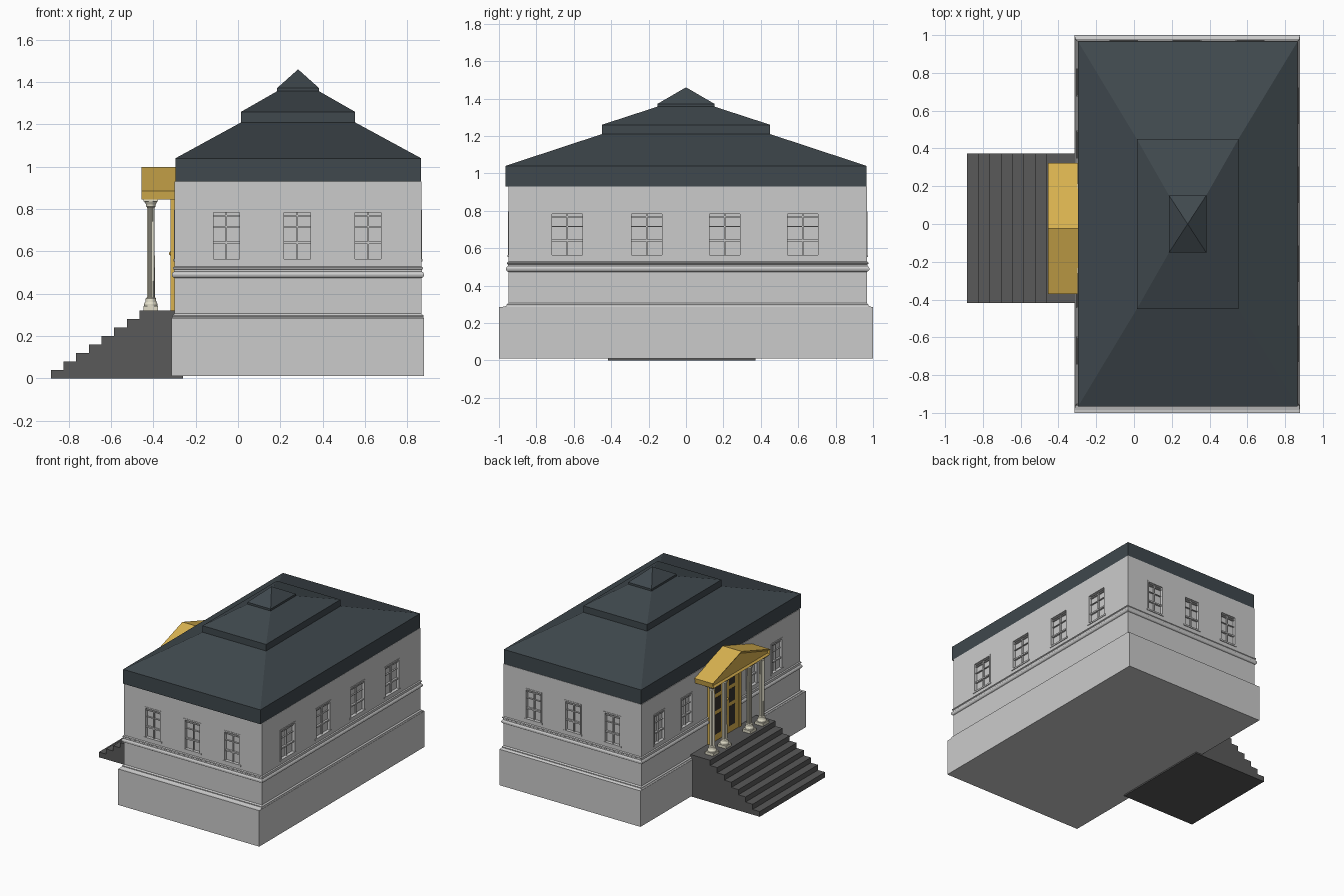
import bpy, bmesh
from math import sin, cos, pi
from mathutils import Matrix, Vector

if "Cube" in bpy.data.objects:
    bpy.data.objects.remove(bpy.data.objects["Cube"])


def material(name, rgb):
    m = bpy.data.materials.new(name)
    m.diffuse_color = (*rgb, 1)
    m.use_nodes = True
    m.node_tree.nodes["Principled BSDF"].inputs["Base Color"].default_value = m.diffuse_color
    return m


SLATE = material("slate", (0.05, 0.065, 0.075))
STONE = material("dark_stone", (0.1, 0.1, 0.1))
GOLD = material("gold", (0.7, 0.45, 0.08))
CREAM = material("cream", (0.75, 0.72, 0.58))
DARK = material("dark_panel", (0.04, 0.035, 0.03))


def finish(name, bm, mat=None):
    bmesh.ops.recalc_face_normals(bm, faces=bm.faces)
    me = bpy.data.meshes.new(name)
    bm.to_mesh(me)
    bm.free()
    if mat:
        me.materials.append(mat)
    ob = bpy.data.objects.new(name, me)
    bpy.context.collection.objects.link(ob)
    return ob


def add_box(bm, a, b):
    a, b = Vector(a), Vector(b)
    size = [abs(p - q) for p, q in zip(a, b)]
    bmesh.ops.create_cube(bm, size=1, matrix=Matrix.Translation((a + b) / 2) @ Matrix.Diagonal((*size, 1)))


def boxes(name, pairs, mat=None):
    bm = bmesh.new()
    for a, b in pairs:
        add_box(bm, a, b)
    return finish(name, bm, mat)


def loft(name, rings, mat=None):
    """Skin a stack of equal-length point rings and cap both ends."""
    bm = bmesh.new()
    rows = [[bm.verts.new(p) for p in r] for r in rings]
    n = len(rows[0])
    for lo, hi in zip(rows, rows[1:]):
        for i in range(n):
            bm.faces.new((lo[i], lo[(i + 1) % n], hi[(i + 1) % n], hi[i]))
    bm.faces.new(rows[0])
    bm.faces.new(rows[-1])
    return finish(name, bm, mat)


def rect(x0, x1, y0, y1, z):
    return [(x0, y0, z), (x1, y0, z), (x1, y1, z), (x0, y1, z)]


X0, X1, Y0, Y1 = -0.30, 0.867, -0.95, 0.968     # wall faces
YC = -0.023                                      # portico centre line


def wall_ring(o, z):
    return rect(X0 - o, X1 + o, Y0 - o, Y1 + o, z)


# Base, walls and mouldings
boxes("base", [((-0.315, -1, 0.01), (0.88, 1, 0.285))])
loft("base_trim", [rect(-0.313, 0.878, -0.985, 0.995, 0.285), wall_ring(0.009, 0.292),
                   wall_ring(0.009, 0.298), wall_ring(0, 0.306)])
walls = boxes("walls", [((X0, Y0, 0.28), (X1, Y1, 0.93))])
band = [(0, 0.474), (0.008, 0.478), (0.012, 0.485), (0.012, 0.494), (0.008, 0.501), (0.003, 0.504),
        (0.003, 0.514), (0.007, 0.517), (0.007, 0.524), (0, 0.529)]
loft("string_course", [wall_ring(o, z) for o, z in band])

# Stepped hip roof
loft("roof", [rect(-0.296, 0.866, -0.966, 0.966, 0.93), rect(-0.296, 0.866, -0.966, 0.966, 1.04),
              rect(0.015, 0.553, -0.45, 0.45, 1.21), rect(0.015, 0.553, -0.45, 0.45, 1.26),
              rect(0.185, 0.383, -0.152, 0.152, 1.357), rect(0.185, 0.383, -0.152, 0.152, 1.372),
              rect(0.2835, 0.2845, -0.0005, 0.0005, 1.46)], SLATE)

# Windows: each wall maps (along, outward, up) to world space
SIDES = {
    "front": (lambda u, d, z: (u, Y0 - d, z), (-0.055, 0.28, 0.615), 0.145),
    "back": (lambda u, d, z: (u, Y1 + d, z), (-0.055, 0.28, 0.615), 0.145),
    "right": (lambda u, d, z: (X1 + d, u, z), (-0.635, -0.21, 0.207, 0.625), 0.185),
    "left": (lambda u, d, z: (X0 - d, u, z), (-0.67, -0.37, 0.42, 0.75), 0.14),
}
ZB, ZT, DEEP = 0.558, 0.795, -0.02
cutters = []
for side, (f, centres, w) in SIDES.items():
    parts = []
    for c in centres:
        l, r, t = c - w / 2, c + w / 2, 0.011
        cutters.append((f(l, DEEP, ZB), f(r, 0.05, ZT)))
        for u0, u1, d, z0, z1 in [
            (l, l + t, 0.003, ZB, ZT), (r - t, r, 0.003, ZB, ZT),            # jambs
            (l, r, 0.003, ZT - t, ZT), (l - 0.004, r + 0.004, 0.005, ZB - 0.006, ZB + 0.006),  # head, sill
            (c - 0.004, c + 0.004, -0.009, ZB, ZT),                          # mullion
            (l, r, -0.006, 0.635, 0.646), (l, r, -0.01, 0.714, 0.719), (l, r, -0.008, 0.765, 0.773),
        ]:
            parts.append((f(u0, DEEP - 0.002, z0), f(u1, d, z1)))
    boxes(side + "_window_frames", parts)
cutter = boxes("window_cutter", cutters)
cutter.hide_render = True
cutter.hide_viewport = True
cut = walls.modifiers.new("window_recesses", "BOOLEAN")
cut.object = cutter
cut.operation = "DIFFERENCE"
cut.solver = "EXACT"

# Stairs: one stepped profile swept across
profile = [(-0.26, 0)]
for i in range(8):
    x = -0.885 + 0.06 * i
    profile += [(x, 0.04 * i), (x, 0.04 * (i + 1))]
profile.append((-0.26, 0.32))
loft("stairs", [[(x, y, z) for x, z in profile] for y in (-0.418, 0.372)], STONE)

# Columns: fluted lathe between square plinth and abacus
CX, N = -0.412, 24
col = [(0.032, 0.340, 0), (0.032, 0.352, 0), (0.026, 0.362, 0), (0.024, 0.378, 0), (0.019, 0.383, 1),
       (0.018, 0.808, 1), (0.022, 0.812, 0), (0.023, 0.822, 0), (0.031, 0.836, 0)]
for k, off in enumerate((-0.305, -0.155, 0.145, 0.295)):
    cy = YC + off
    rings = []
    for r, z, flute in col:
        rings.append([(CX + r * (1 - 0.14 * flute * (i % 2)) * cos(2 * pi * i / N),
                       cy + r * (1 - 0.14 * flute * (i % 2)) * sin(2 * pi * i / N), z) for i in range(N)])
    loft(f"column_{k + 1}", rings, CREAM)
    boxes(f"column_blocks_{k + 1}", [((CX - h, cy - h, a), (CX + h, cy + h, b))
                                     for h, a, b in ((0.035, 0.32, 0.341), (0.035, 0.835, 0.846))], CREAM)

# Pediment with recessed front
gable = [(-0.34, 0.845), (0.34, 0.845), (0.347, 0.885), (0, 1.0), (-0.347, 0.885)]
ped = loft("pediment", [[(x, YC + y, z) for y, z in gable] for x in (-0.455, -0.155)], GOLD)
bm = bmesh.new()
bm.from_mesh(ped.data)
bm.normal_update()
face = min(bm.faces, key=lambda p: p.calc_center_median().x)
bmesh.ops.inset_region(bm, faces=[face], thickness=0.018, depth=-0.012)
bm.to_mesh(ped.data)
bm.free()

# Double door: backing, frame, dark panels, knobs
D = 0.19
boxes("door", [((-0.313, YC - D, 0.31), (-0.28, YC + D, 0.85))], GOLD)
boxes("door_frame", [((-0.319, YC - D, 0.32), (-0.3, YC - D + 0.025, 0.845)),
                     ((-0.319, YC + D - 0.025, 0.32), (-0.3, YC + D, 0.845)),
                     ((-0.319, YC - D, 0.80), (-0.3, YC + D, 0.845)),
                     ((-0.316, YC - 0.006, 0.32), (-0.3, YC + 0.006, 0.80))], GOLD)
boxes("door_panels", [((-0.315, YC + s * 0.05, z0), (-0.305, YC + s * 0.12, z1))
                      for s in (-1, 1) for z0, z1 in ((0.37, 0.52), (0.55, 0.65), (0.68, 0.77))], DARK)
bm = bmesh.new()
for s in (-1, 1):
    bmesh.ops.create_uvsphere(bm, u_segments=12, v_segments=8, radius=0.009,
                              matrix=Matrix.Translation((-0.318, YC + s * 0.025, 0.59)))
finish("door_knobs", bm, GOLD)
